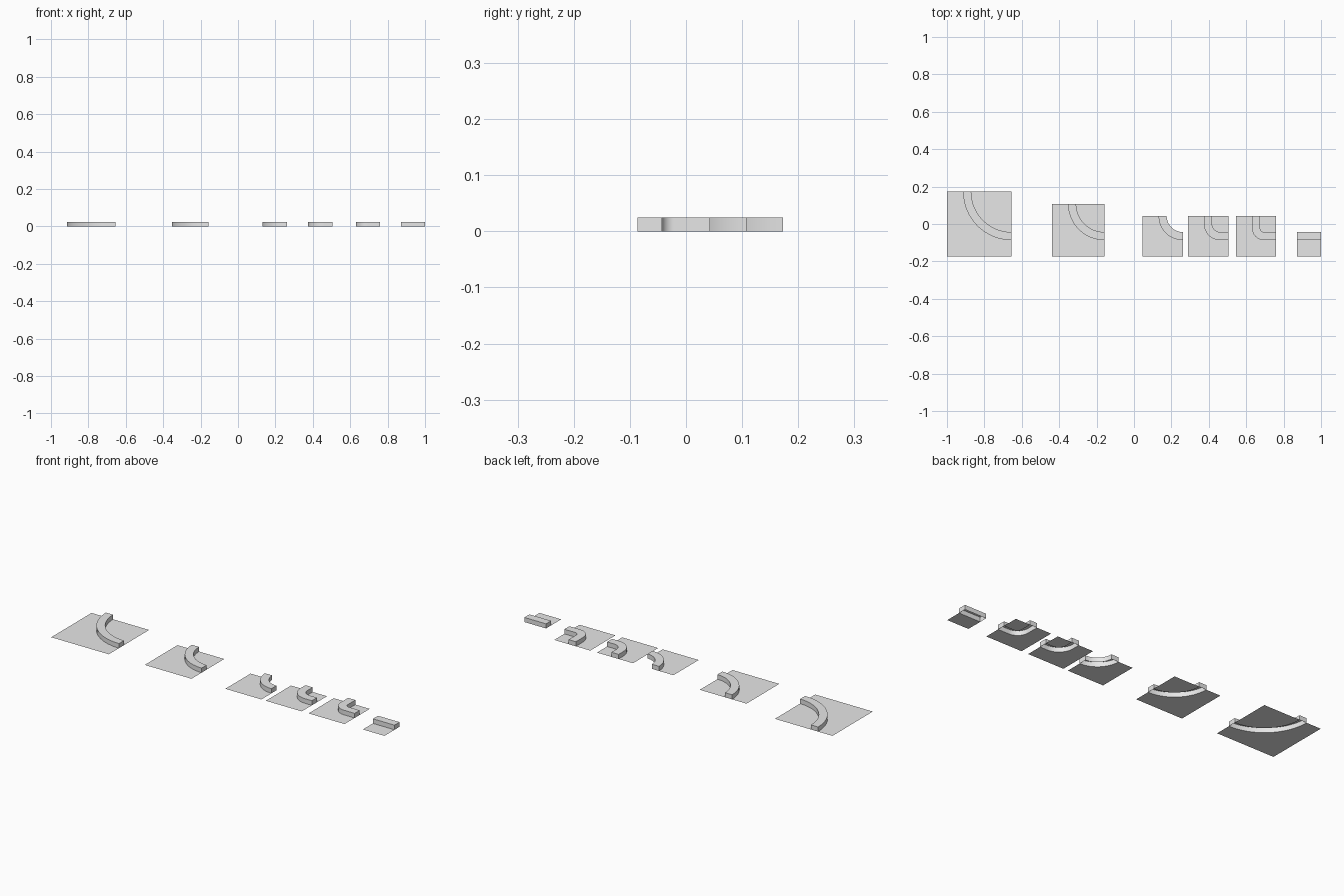
import bpy
import bmesh
import math

if "Cube" in bpy.data.objects:
    bpy.data.objects.remove(bpy.data.objects["Cube"])

U = 0.0432      # grid module of the tiles
H = 0.025       # kerb height
Y0 = -4 * U     # shared front edge of all tiles
SEG = 16        # steps in each quarter bend

grey = bpy.data.materials.new("plain_grey")
grey.diffuse_color = (0.8, 0.8, 0.8, 1)
grey.use_nodes = True
grey.node_tree.nodes["Principled BSDF"].inputs["Base Color"].default_value = grey.diffuse_color


def make(name, x0, verts, faces, smooth=False):
    """Mesh object from module coordinates; z is already in units."""
    me = bpy.data.meshes.new(name)
    me.from_pydata([(x0 + x * U, Y0 + y * U, z) for x, y, z in verts], [], faces)
    me.materials.append(grey)
    ob = bpy.data.objects.new(name, me)
    bpy.context.collection.objects.link(ob)
    if smooth:
        bpy.ops.object.select_all(action='DESELECT')
        ob.select_set(True)
        bpy.context.view_layer.objects.active = ob
        bpy.ops.object.shade_smooth_by_angle(angle=math.radians(35))
    return ob


def bend(size, centre, offset):
    """Line running down from the back edge, round a bend, to the right edge."""
    r = centre - offset
    pts = [(centre + r * math.cos(a), centre + r * math.sin(a))
           for a in (math.pi + math.pi / 2 * i / SEG for i in range(SEG + 1))]
    if size > centre:
        pts = [(offset, size)] + pts + [(size, offset)]
    return pts


def flat(name, x0, pts):
    make(name, x0, [(x, y, 0) for x, y in pts], [list(range(len(pts)))])


def kerb(name, x0, outer, inner):
    """Raised kerb, open underneath, with capped ends."""
    verts, faces = [], []
    for (ox, oy), (ix, iy) in zip(outer, inner):
        verts += [(ox, oy, 0), (ox, oy, H), (ix, iy, H), (ix, iy, 0)]
    n = len(outer)
    for i in range(n - 1):
        for j in range(3):
            a, b = 4 * i + j, 4 * i + 4 + j
            faces.append((a, b, b + 1, a + 1))
    e = 4 * (n - 1)
    faces += [(0, 1, 2, 3), (e + 3, e + 2, e + 1, e)]
    make(name, x0, verts, faces, smooth=True)


# Bend tiles: name, left x, size, bend centre, has ground inside the bend
tiles = [
    ("large_bend", -1.0, 8, 8, True),
    ("medium_bend", -0.439, 6.5, 6.5, True),
    ("small_bend", 0.045, 5, 5, False),
    ("tight_bend", 0.288, 5, 4, True),
    ("corner_bend", 0.5445, 5, 3.5, True),
]
for name, x0, size, centre, filled in tiles:
    outer, inner = bend(size, centre, 2), bend(size, centre, 3)
    flat(name + "_road", x0, [(0, size), (0, 0), (size, 0)] + outer[::-1])
    kerb(name + "_kerb", x0, outer, inner)
    if filled:
        flat(name + "_inner_ground", x0, [(size, size)] + inner)

# Straight tile
x0 = 1 - 3 * U
flat("straight_road", x0, [(0, 0), (3, 0), (3, 2), (0, 2)])
kerb("straight_kerb", x0, [(0, 2), (3, 2)], [(0, 3), (3, 3)])
